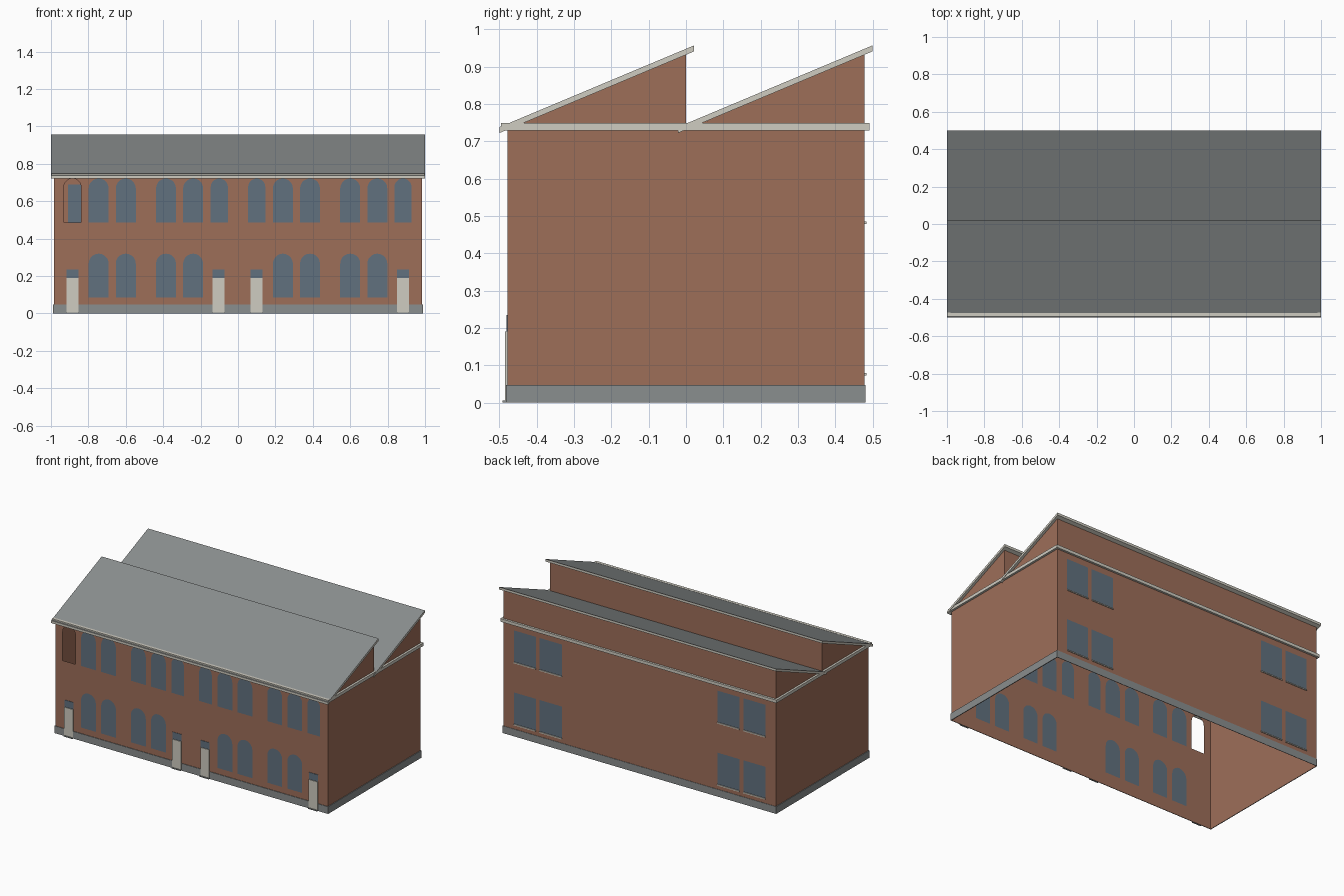
import bpy, bmesh, math
from mathutils import Vector
from mathutils.geometry import tessellate_polygon

if "Cube" in bpy.data.objects:
    bpy.data.objects.remove(bpy.data.objects["Cube"])


def material(name, rgb):
    m = bpy.data.materials.new(name)
    lin = [((c / 255 + 0.055) / 1.055) ** 2.4 for c in rgb]
    m.diffuse_color = (*lin, 1)
    m.use_nodes = True
    m.node_tree.nodes["Principled BSDF"].inputs["Base Color"].default_value = m.diffuse_color
    return m


BRICK = material("brick", (158, 110, 89))
GREY = material("slate_grey", (138, 142, 142))
TRIM = material("pale_trim", (207, 204, 193))
GLASS = material("blue_glass", (97, 113, 127))

WX, WY = 0.983, 0.478            # half size of the walls
EAVE, RIDGE = 0.731, 0.933       # wall heights under the sloped roofs


def make(name, bm, *mats):
    mesh = bpy.data.meshes.new(name)
    bm.to_mesh(mesh)
    bm.free()
    for m in mats:
        mesh.materials.append(m)
    ob = bpy.data.objects.new(name, mesh)
    bpy.context.collection.objects.link(ob)
    return ob


def sheet(name, mat, place, normal, outline, holes=()):
    """Flat face with holes; place maps 2D points into the wall plane."""
    loops = [[Vector(place(*p)) for p in loop] for loop in (outline, *holes)]
    bm = bmesh.new()
    verts = [bm.verts.new(p) for loop in loops for p in loop]
    for tri in tessellate_polygon(loops):
        f = bm.faces.new([verts[i] for i in tri])
        f.normal_update()
        if f.normal.dot(Vector(normal)) < 0:
            f.normal_flip()
    return make(name, bm, mat)


def boxes(name, mat, spans):
    """Several boxes in one object, each given as (x0, x1, y0, y1, z0, z1)."""
    bm = bmesh.new()
    for x0, x1, y0, y1, z0, z1 in spans:
        for v in bmesh.ops.create_cube(bm, size=1)["verts"]:
            v.co = (x1 if v.co.x > 0 else x0,
                    y1 if v.co.y > 0 else y0,
                    z1 if v.co.z > 0 else z0)
    return make(name, bm, mat)


def rect(x0, x1, z0, z1):
    return [(x0, z0), (x1, z0), (x1, z1), (x0, z1)]


def arch(cx, width, z0, z1, n=10):
    r = width / 2
    top = [(cx + r * math.cos(math.pi * i / n),
            z1 - r + r * math.sin(math.pi * i / n)) for i in range(n + 1)]
    return [(cx - r, z0), (cx + r, z0)] + top


def band(name, mat, ox, y0, y1, ix, iy, z0, z1):
    """Rectangular frame running round the building."""
    bm = bmesh.new()
    rings = []
    for z in (z0, z1):
        for x, a, b in ((ox, y0, y1), (ix, -iy, iy)):
            rings.append([bm.verts.new((px, py, z)) for px, py in
                          ((-x, a), (x, a), (x, b), (-x, b))])
    lo_out, lo_in, hi_out, hi_in = rings
    for a, b in ((lo_out, hi_out), (hi_out, hi_in), (hi_in, lo_in), (lo_in, lo_out)):
        for i in range(4):
            j = (i + 1) % 4
            bm.faces.new((a[i], a[j], b[j], b[i]))
    bmesh.ops.recalc_face_normals(bm, faces=bm.faces)
    return make(name, bm, mat)


# Window openings
wide = [s * x for x in (0.24, 0.385, 0.6, 0.745) for s in (-1, 1)]
front_glass = [arch(x, 0.107, z, z + 0.235) for x in wide for z in (0.085, 0.487)]
front_glass += [arch(x, 0.092, 0.487, 0.722) for x in (-0.1, 0.1, 0.882)]
empty_opening = arch(-0.885, 0.092, 0.487, 0.722)
back_spans = [(-0.908, -0.75), (-0.722, -0.562), (0.562, 0.722), (0.75, 0.908)]
back_glass = [rect(a, b, z, z + 0.205) for a, b in back_spans for z in (0.08, 0.485)]

# Front and back walls with flush glass
for side, y, top, panes, extra in (("front", -WY, EAVE, front_glass, [empty_opening]),
                                   ("back", WY, RIDGE, back_glass, [])):
    place = lambda u, v, y=y: (u, y, v)
    sheet(side + "_wall", BRICK, place, (0, y, 0),
          rect(-WX, WX, 0, top), panes + extra)
    for i, pane in enumerate(panes):
        sheet(f"{side}_window_{i + 1}", GLASS, place, (0, y, 0), pane)

# Sawtooth side walls and the wall rising in the valley
sawtooth = [(-WY, 0), (WY, 0), (WY, RIDGE), (0, EAVE), (0, RIDGE), (-WY, EAVE)]
for side, x in (("left", -WX), ("right", WX)):
    sheet(side + "_wall", BRICK, lambda u, v, x=x: (x, u, v), (x, 0, 0), sawtooth)
sheet("valley_wall", BRICK, lambda u, v: (u, 0, v), (0, 1, 0),
      rect(-WX, WX, EAVE, RIDGE))

# Two sloped roof slabs, grey on top and pale on the edges
for name, y0 in (("front_roof", -0.5), ("rear_roof", -0.022)):
    y1 = y0 + 0.522
    bm = bmesh.new()
    profile = [(y0, 0.722), (y1, 0.941), (y1, 0.957), (y0, 0.738)]
    base = bm.faces.new([bm.verts.new((-1, y, z)) for y, z in profile])
    ext = bmesh.ops.extrude_face_region(bm, geom=[base])["geom"]
    bmesh.ops.translate(bm, vec=(2, 0, 0),
                        verts=[g for g in ext if isinstance(g, bmesh.types.BMVert)])
    bmesh.ops.recalc_face_normals(bm, faces=bm.faces)
    for f in bm.faces:
        f.material_index = 1 if f.normal.z > 0.5 else 0
    make(name, bm, TRIM, GREY)

# Cornice and plinth bands
band("cornice", TRIM, 0.997, -0.495, 0.492, WX - 0.002, WY - 0.002, 0.729, 0.749)
band("plinth", GREY, 0.988, -0.482, 0.481, WX + 0.0005, WY + 0.0005, 0, 0.047)

# Doors with glass above and a low step
for i, x in enumerate((-0.885, -0.104, 0.099, 0.882)):
    a, b = x - 0.032, x + 0.032
    boxes(f"door_{i + 1}", TRIM, [(a, b, -0.485, -WY - 0.0005, 0.006, 0.19)])
    boxes(f"door_glass_{i + 1}", GLASS, [(a, b, -0.481, -WY - 0.0005, 0.19, 0.235)])
    boxes(f"door_step_{i + 1}", GREY, [(a, b, -0.491, -WY - 0.0005, 0, 0.006)])

# Sills under the back windows
boxes("back_sills", TRIM, [(a, b, WY + 0.0005, WY + 0.006, z - 0.007, z)
                           for a, b in back_spans for z in (0.08, 0.485)])
